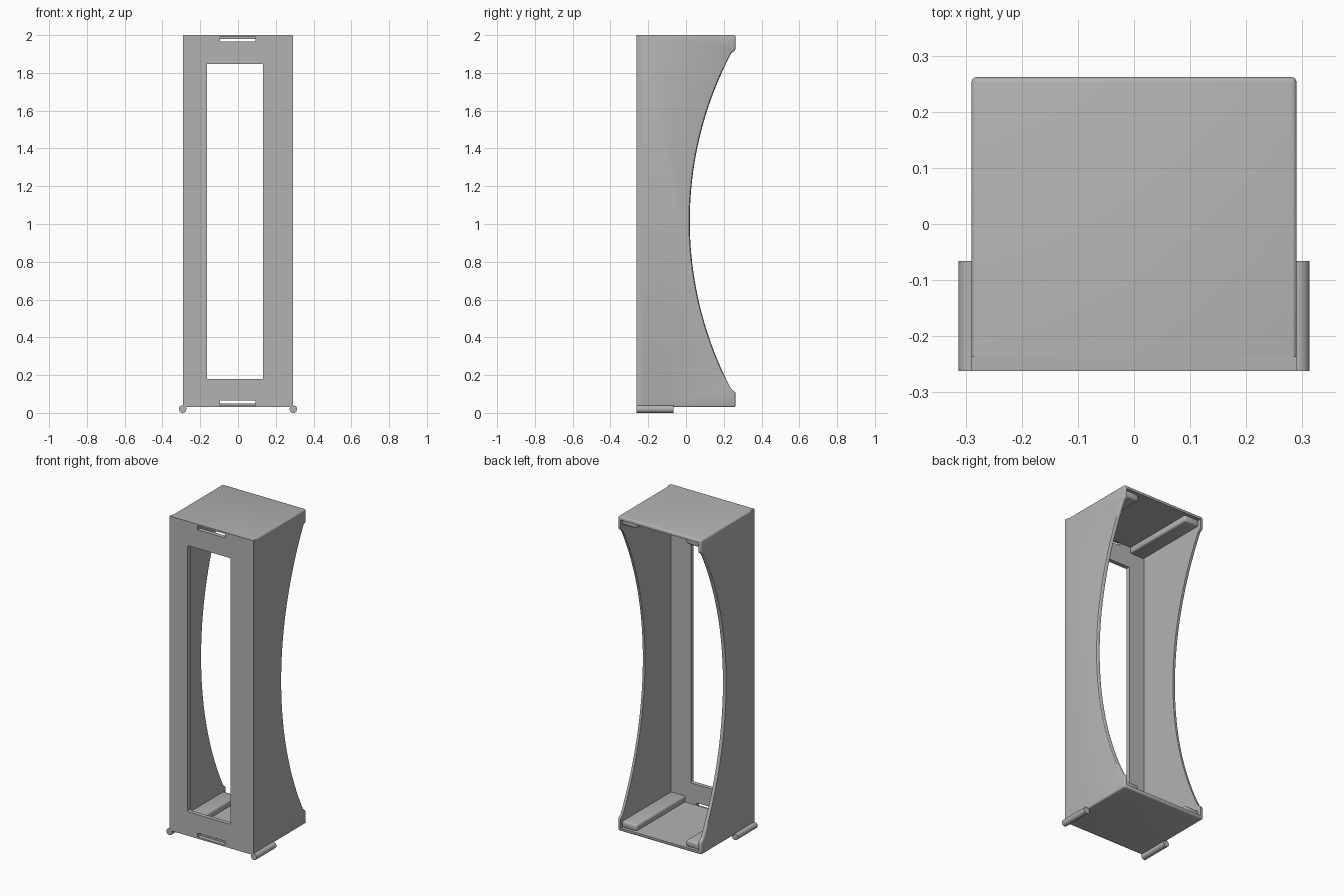
import bpy, bmesh, math
from mathutils import Vector

cube = bpy.data.objects.get("Cube")
if cube:
    bpy.data.objects.remove(cube, do_unlink=True)

grey = bpy.data.materials.new("plain grey")
grey.use_nodes = True
colour = (0.45, 0.45, 0.45, 1)
grey.diffuse_color = colour
grey.node_tree.nodes["Principled BSDF"].inputs["Base Color"].default_value = colour

W, D, LOW, HIGH = 0.29, 0.262, 0.03, 2.0
MID = (LOW + HIGH) / 2
SEAM = -0.236


def finish(name, bm):
    bmesh.ops.recalc_face_normals(bm, faces=bm.faces)
    mesh = bpy.data.meshes.new(name)
    bm.to_mesh(mesh)
    bm.free()
    mesh.materials.append(grey)
    obj = bpy.data.objects.new(name, mesh)
    bpy.context.scene.collection.objects.link(obj)
    return obj


def box(name, lo, hi, bevel=0, axis=None):
    """Box between two corners; bevels only edges along axis when one is given."""
    bm = bmesh.new()
    bmesh.ops.create_cube(bm, size=1)
    lo, hi = Vector(lo), Vector(hi)
    for v in bm.verts:
        v.co = Vector([(a + b) / 2 + c * (b - a) for a, b, c in zip(lo, hi, v.co)])
    if bevel:
        edges = [e for e in bm.edges if axis is None or
                 abs((e.verts[0].co - e.verts[1].co).normalized()[axis]) > 0.9]
        bmesh.ops.bevel(bm, geom=edges, offset=bevel, segments=3,
                        profile=0.5, affect='EDGES')
    return finish(name, bm)


def cut(obj, cutter):
    mod = obj.modifiers.new("cut", 'BOOLEAN')
    mod.operation = 'DIFFERENCE'
    mod.solver = 'EXACT'
    mod.object = cutter
    cutter.hide_render = True
    cutter.hide_set(True)


def smooth(obj):
    bpy.ops.object.select_all(action='DESELECT')
    obj.select_set(True)
    bpy.context.view_layer.objects.active = obj
    bpy.ops.object.shade_smooth_by_angle(angle=math.radians(30))


# Sleeve: side profile with a concave back, extruded across the width
radius, half, steps = 1.912, 0.89, 40
profile = [(SEAM, LOW), (D, LOW), (D, MID - half - 0.015)]
for i in range(steps + 1):
    dz = half * (2 * i / steps - 1)
    profile.append((0.02 + radius - math.sqrt(radius ** 2 - dz ** 2), MID + dz))
profile += [(D, MID + half + 0.015), (D, HIGH), (SEAM, HIGH)]

bm = bmesh.new()
face = bm.faces.new([bm.verts.new((-W, y, z)) for y, z in profile])
grown = bmesh.ops.extrude_face_region(bm, geom=[face])
for v in grown["geom"]:
    if isinstance(v, bmesh.types.BMVert):
        v.co.x = W
bmesh.ops.recalc_face_normals(bm, faces=bm.faces)
outer_edges = [e for e in bm.edges
               if e.calc_face_angle() > 0.5
               and not all(abs(v.co.y - SEAM) < 1e-4 for v in e.verts)]
bmesh.ops.bevel(bm, geom=outer_edges, offset=0.01, segments=3,
                profile=0.5, affect='EDGES')
sleeve = finish("sleeve", bm)
cut(sleeve, box("sleeve_hollow", (-W + 0.02, -0.4, LOW + 0.02),
                (W - 0.02, 0.4, HIGH - 0.02)))
smooth(sleeve)

# Front plate with a tall window and a strap slot at each end
plate = box("front_plate", (-W, -D, LOW), (W, SEAM, HIGH))
cut(plate, box("window_cutter", (-0.165, -0.4, 0.18), (0.132, -0.1, 1.848), 0.006, 1))
for name, z in (("lower", 0.04), ("upper", 1.965)):
    cut(plate, box(name + "_slot_cutter", (-0.096, -0.4, z), (0.092, -0.1, z + 0.025)))

for side, s in (("right", -1), ("left", 1)):
    # Rounded rails on the floor and under the top
    x0, x1 = sorted((s * 0.17, s * (W - 0.015)))
    for level, z0, z1 in (("lower", 0.045, 0.088), ("upper", 1.942, 1.985)):
        smooth(box(f"{level}_{side}_rail", (x0, SEAM - 0.01, z0),
                   (x1, 0.245, z1), 0.012))
    # Round pin along each lower front corner
    bpy.ops.mesh.primitive_cylinder_add(
        vertices=32, radius=0.02, depth=0.196,
        location=(s * 0.293, -0.164, 0.02), rotation=(math.pi / 2, 0, 0))
    pin = bpy.context.object
    pin.name = side + "_pin"
    pin.data.materials.append(grey)
    smooth(pin)
